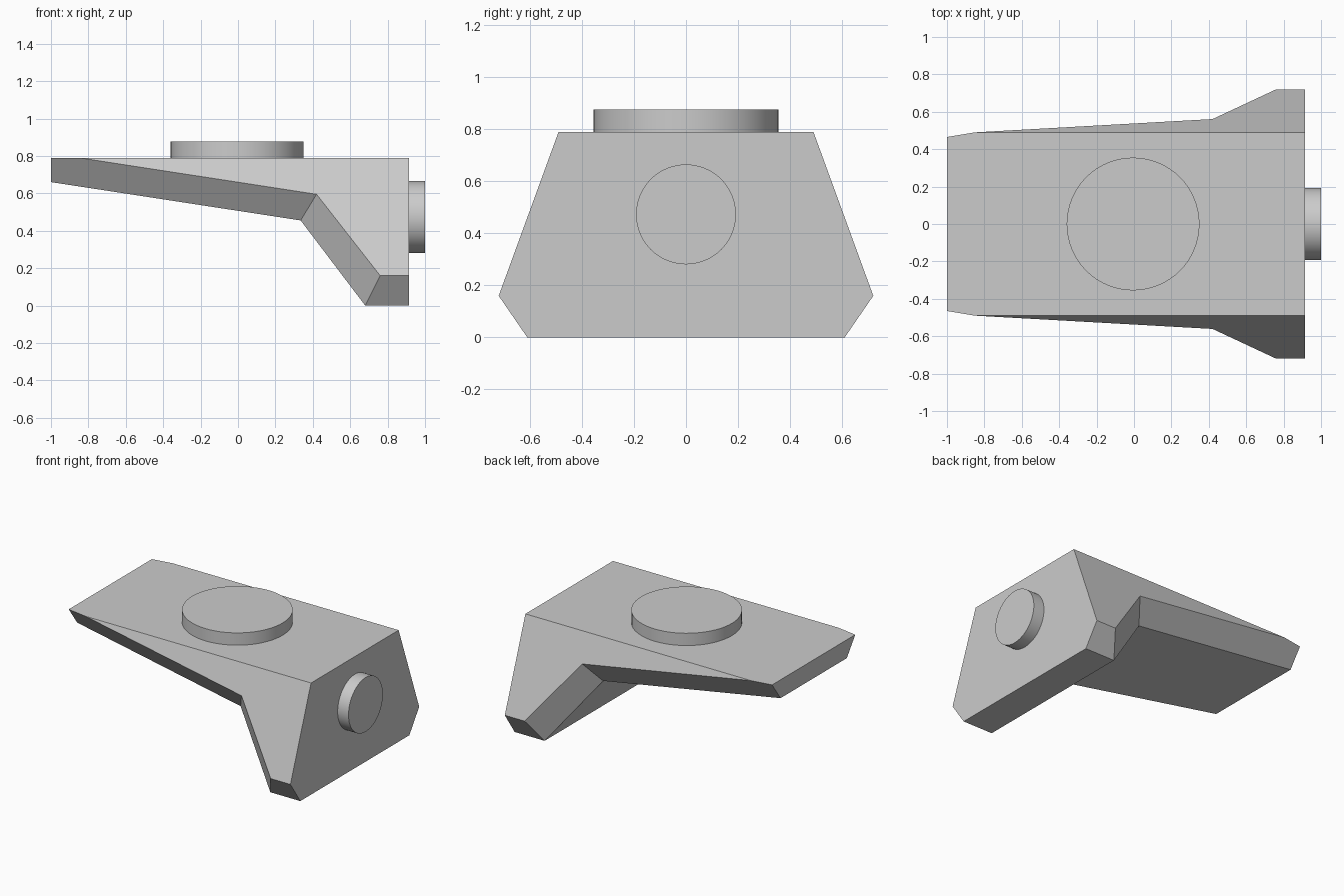
import bpy
import bmesh
from math import pi
from mathutils import Matrix

cube = bpy.data.objects.get("Cube")
if cube:
    bpy.data.objects.remove(cube, do_unlink=True)

# Single plain grey
grey = bpy.data.materials.new("plain grey")
grey.use_nodes = True
colour = (0.6, 0.6, 0.6, 1)
grey.diffuse_color = colour
grey.node_tree.nodes["Principled BSDF"].inputs["Base Color"].default_value = colour


def finish(name, bm):
    bmesh.ops.recalc_face_normals(bm, faces=bm.faces)
    mesh = bpy.data.meshes.new(name)
    bm.to_mesh(mesh)
    bm.free()
    mesh.materials.append(grey)
    obj = bpy.data.objects.new(name, mesh)
    bpy.context.collection.objects.link(obj)
    return obj


def disc(name, radius, depth, centre, turn=0):
    bm = bmesh.new()
    place = Matrix.Translation(centre) @ Matrix.Rotation(turn, 4, "Y")
    bmesh.ops.create_cone(bm, cap_ends=True, segments=64, radius1=radius,
                          radius2=radius, depth=depth, matrix=place)
    obj = finish(name, bm)
    bpy.ops.object.select_all(action="DESELECT")
    obj.select_set(True)
    bpy.context.view_layer.objects.active = obj
    bpy.ops.object.shade_smooth_by_angle(angle=pi / 6)


# Body: sloping side panels with an inset lower edge, same on both sides
TOP, END = 0.79, 0.915
corners = {
    "tip": (-1, 0.465, TOP),
    "shoulder": (-0.85, 0.49, TOP),
    "elbow": (0.42, 0.561, 0.595),
    "knee": (0.76, 0.72, 0.16),
    "heel": (END, 0.72, 0.16),
    "crown": (END, 0.49, TOP),
    "tip_low": (-1, 0.371, 0.66),
    "elbow_low": (0.335, 0.449, 0.455),
    "knee_low": (0.68, 0.61, 0),
    "heel_low": (END, 0.61, 0),
}
bm = bmesh.new()
back = {k: bm.verts.new(p) for k, p in corners.items()}
front = {k: bm.verts.new((x, -y, z)) for k, (x, y, z) in corners.items()}

# Side panel and chamfers
for side in (back, front):
    for loop in ("shoulder elbow knee heel crown",
                 "tip tip_low elbow_low elbow shoulder",
                 "elbow elbow_low knee_low knee",
                 "knee knee_low heel_low heel"):
        bm.faces.new([side[k] for k in loop.split()])

# Faces spanning the width: top, underside and both ends
for strip in ("tip shoulder crown", "tip tip_low", "tip_low elbow_low",
              "elbow_low knee_low", "knee_low heel_low",
              "crown heel heel_low"):
    keys = strip.split()
    bm.faces.new([back[k] for k in keys] + [front[k] for k in reversed(keys)])
finish("body", bm)

# Round plates on the top and on the end
disc("top_disc", 0.355, 0.087, (-0.005, 0, TOP + 0.0435))
disc("end_disc", 0.192, 0.085, (END + 0.0425, 0, 0.473), pi / 2)
